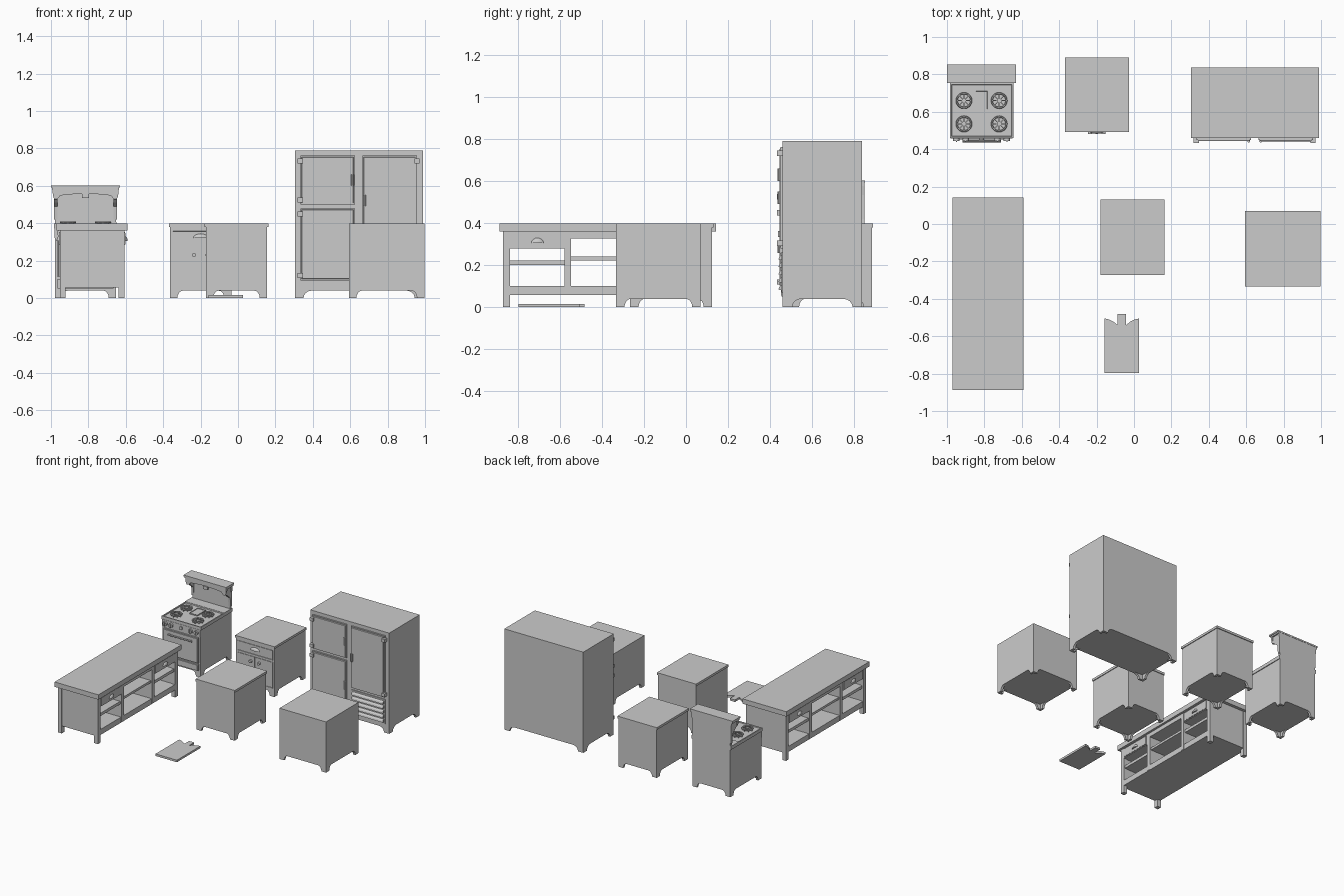
import bpy, bmesh, math
from mathutils import Vector

if "Cube" in bpy.data.objects:
    bpy.data.objects.remove(bpy.data.objects["Cube"])


def finish(name, bm, smooth=False):
    bmesh.ops.recalc_face_normals(bm, faces=bm.faces)
    me = bpy.data.meshes.new(name)
    bm.to_mesh(me)
    bm.free()
    ob = bpy.data.objects.new(name, me)
    bpy.context.collection.objects.link(ob)
    if smooth:
        bpy.ops.object.select_all(action='DESELECT')
        bpy.context.view_layer.objects.active = ob
        ob.select_set(True)
        bpy.ops.object.shade_smooth_by_angle()
    return ob


def add_prism(bm, pts, axis, a, b):
    # Extrude a 2D outline along an axis: x -> (y,z), y -> (x,z), z -> (x,y)
    place = {'x': lambda p, t: (t, p[0], p[1]), 'y': lambda p, t: (p[0], t, p[1]),
             'z': lambda p, t: (p[0], p[1], t)}[axis]
    lo = [bm.verts.new(place(p, a)) for p in pts]
    hi = [bm.verts.new(place(p, b)) for p in pts]
    bm.faces.new(lo)
    bm.faces.new(hi[::-1])
    n = len(pts)
    for i in range(n):
        bm.faces.new((lo[i], lo[(i + 1) % n], hi[(i + 1) % n], hi[i]))


def add_box(bm, x0, x1, y0, y1, z0, z1):
    add_prism(bm, [(x0, y0), (x1, y0), (x1, y1), (x0, y1)], 'z', z0, z1)


def prism(name, *args):
    bm = bmesh.new()
    add_prism(bm, *args)
    return finish(name, bm)


def box(name, *dims):
    bm = bmesh.new()
    add_box(bm, *dims)
    return finish(name, bm)


def panel(name, dims, normal, width, depth):
    # Slab with one face inset and raised (or sunk when depth is negative)
    bm = bmesh.new()
    add_box(bm, *dims)
    bmesh.ops.recalc_face_normals(bm, faces=bm.faces)
    f = [f for f in bm.faces if f.normal.dot(Vector(normal)) > 0.9]
    bmesh.ops.inset_region(bm, faces=f, thickness=width, depth=0)
    bmesh.ops.inset_region(bm, faces=f, thickness=abs(depth) * 0.5, depth=depth)
    return finish(name, bm)


def disc(x, y, r, n=16):
    return [(x + r * math.cos(2 * math.pi * i / n), y + r * math.sin(2 * math.pi * i / n)) for i in range(n)]


def cup(name, loc, size):
    # Half-dome pull, open edge downwards
    bm = bmesh.new()
    bmesh.ops.create_uvsphere(bm, u_segments=16, v_segments=8, radius=1)
    bmesh.ops.bisect_plane(bm, geom=bm.verts[:] + bm.edges[:] + bm.faces[:], plane_co=(0, 0, 0),
                           plane_no=(0, 0, -1), clear_outer=True)
    bmesh.ops.holes_fill(bm, edges=[e for e in bm.edges if e.is_boundary], sides=0)
    for v in bm.verts:
        v.co = Vector(loc) + Vector([v.co[i] * size[i] for i in range(3)])
    return finish(name, bm, True)


def bracket_feet(name, x0, x1, y0, y1, w=0.04, r=0.03, h=0.04, t=0.018):
    prof = [(0, 0), (w, 0)] + [(w + r - r * math.cos(a), h * math.sin(a))
                               for a in (math.pi / 8 * k for k in range(1, 5))] + [(0, h)]
    bm = bmesh.new()
    for x, sx in ((x0, 1), (x1, -1)):
        for y, sy in ((y0, 1), (y1, -1)):
            add_prism(bm, [(x + sx * u, v) for u, v in prof], 'y', y, y + sy * t)
            add_prism(bm, [(y + sy * u, v) for u, v in prof], 'x', x, x + sx * t)
    finish(name, bm)


def cabinet(name, x0, x1, y0, y1, top, slab=0.018, over=0.006):
    o = over
    box(name + "_body", x0 + o, x1 - o, y0 + o, y1 - o, 0.04, top - slab)
    box(name + "_top", x0, x1, y0, y1, top - slab, top)
    bracket_feet(name + "_feet", x0 + o, x1 - o, y0 + o, y1 - o)


# Plain counters
cabinet("middle_counter", -0.178, 0.162, -0.272, 0.13, 0.398)
cabinet("corner_counter", 0.593, 0.997, -0.333, 0.07, 0.398, over=0)

# Drawer cabinet
cabinet("drawer_cabinet", -0.37, -0.028, 0.492, 0.89, 0.398)
FRONT = (0, -1, 0)
panel("cabinet_drawer", (-0.352, -0.046, 0.494, 0.505, 0.285, 0.362), FRONT, 0.006, -0.003)
cup("cabinet_drawer_pull", (-0.199, 0.496, 0.322), (0.04, 0.014, 0.022))
for x0, x1, k in ((-0.352, -0.203, -0.235), (-0.195, -0.046, -0.163)):
    panel("cabinet_door", (x0, x1, 0.494, 0.505, 0.065, 0.27), FRONT, 0.006, -0.003)
    prism("door_knob", disc(k, 0.23, 0.011), 'y', 0.482, 0.5)

# Fridge
box("fridge_body", 0.305, 0.99, 0.46, 0.838, 0.04, 0.79)
bracket_feet("fridge_feet", 0.305, 0.99, 0.46, 0.838, w=0.045, r=0.045)
doors = [(0.333, 0.625, 0.50, 0.762, 0), (0.333, 0.625, 0.095, 0.48, 0), (0.665, 0.957, 0.28, 0.762, 1)]
for x0, x1, z0, z1, right in doors:
    panel("fridge_door", (x0, x1, 0.45, 0.465, z0, z1), FRONT, 0.010, 0.006)
    hx = x1 if right else x0
    for z in (z0 + 0.025, z1 - 0.03):
        box("fridge_hinge", hx - 0.014, hx + 0.014, 0.432, 0.462, z - 0.013, z + 0.013)
    lx = x0 + 0.012 if right else x1 - 0.012
    zl = (z0 + z1) / 2
    prism("fridge_latch", disc(lx, 0.444, 0.008, 10), 'z', zl - 0.03, zl + 0.03)
box("grille_frame", 0.665, 0.957, 0.454, 0.462, 0.07, 0.262)
for i in range(5):
    z = 0.08 + i * 0.036
    prism("grille_slat", [(0.456, z), (0.44, z + 0.004), (0.444, z + 0.016), (0.456, z + 0.028)], 'x', 0.675, 0.947)

# Kitchen island, open on both long sides and mirrored about yc
IX0, IX1, yc = -0.953, -0.607, -0.374
box("island_top", -0.97, -0.59, -0.888, 0.142, 0.36, 0.398)
box("island_base", IX0 + 0.003, IX1 - 0.003, -0.865, 0.117, 0.057, 0.10)
box("island_middle_rail", IX0, IX1, yc - 0.175, yc + 0.175, 0.328, 0.36)
box("island_middle_shelf", IX0 + 0.01, IX1 - 0.01, yc - 0.175, yc + 0.175, 0.223, 0.241)


def island(name, a, b, x0, x1, z0, z1):
    for s in (-1, 1):
        p, q = sorted((yc + s * a, yc + s * b))
        box(name, x0, x1, p, q, z0, z1)


island("island_divider", 0.174, 0.204, IX0, IX1, 0.06, 0.36)
island("island_side_shelf", 0.2, 0.47, IX0 + 0.01, IX1 - 0.01, 0.2, 0.222)
island("island_drawer_box", 0.2, 0.47, IX0 + 0.002, IX1 - 0.002, 0.28, 0.36)
island("island_end_panel", 0.466, 0.492, IX0 + 0.005, IX1 - 0.005, 0.057, 0.36)
for x in (IX0, IX1 - 0.032):
    island("island_leg", 0.463, 0.496, x, x + 0.032, 0, 0.36)
for x, sx in ((IX0, -1), (IX1, 1)):
    for s in (-1, 1):
        y = yc + s * 0.333
        panel("island_drawer", (x - 0.004, x + 0.004, y - 0.122, y + 0.122, 0.284, 0.352), (sx, 0, 0), 0.004, 0.001)
        cup("island_drawer_pull", (x + sx * 0.003, y, 0.306), (0.014, 0.03, 0.024))

# Cutting board
cx = -0.065
half = [(0.093, -0.797), (0.093, -0.505), (0.07, -0.51), (0.047, -0.521), (0.022, -0.54), (0.022, -0.482)]
prism("cutting_board", [(cx + u, v) for u, v in half] + [(cx - u, v) for u, v in half[::-1]], 'z', 0, 0.016)

# Stove body and cooktop
sc = -0.815
box("stove_body", sc - 0.164, sc + 0.164, 0.465, 0.85, 0.04, 0.378)
bracket_feet("stove_feet", sc - 0.164, sc + 0.164, 0.465, 0.85)
panel("stove_cooktop", (sc - 0.17, sc + 0.17, 0.46, 0.755, 0.372, 0.398), (0, 0, 1), 0.012, -0.006)
box("stove_rear_ledge", sc - 0.17, sc + 0.17, 0.75, 0.85, 0.372, 0.40)
panel("cooktop_griddle", (sc - 0.035, sc + 0.035, 0.61, 0.715, 0.39, 0.4), (0, 0, 1), 0.006, -0.003)
for bx in (sc - 0.094, sc + 0.094):
    for by in (0.535, 0.66):
        bpy.ops.mesh.primitive_torus_add(location=(bx, by, 0.405), major_radius=0.039, minor_radius=0.005,
                                         major_segments=20, minor_segments=6)
        bpy.context.object.name = "burner_ring"
        bm = bmesh.new()
        add_prism(bm, disc(bx, by, 0.013, 12), 'z', 0.39, 0.405)
        for k in range(8):
            a = k * math.pi / 4
            c, s = math.cos(a), math.sin(a)
            add_prism(bm, [(bx + u * c - v * s, by + u * s + v * c) for u, v in
                           ((0.014, -0.0025), (0.04, -0.0025), (0.04, 0.0025), (0.014, 0.0025))],
                      'z', 0.39, 0.41)
        finish("burner_grate", bm)

# Stove front: controls, oven door, bottom drawer
box("control_panel", sc - 0.165, sc + 0.165, 0.458, 0.47, 0.32, 0.375)
for dx in (-0.135, -0.085, 0.085, 0.135):
    prism("stove_knob", disc(sc + dx, 0.348, 0.017), 'y', 0.445, 0.46)
    box("knob_grip", sc + dx - 0.003, sc + dx + 0.003, 0.438, 0.446, 0.334, 0.362)
prism("stove_dial", disc(sc, 0.348, 0.014), 'y', 0.45, 0.46)
panel("oven_door", (sc - 0.15, sc + 0.15, 0.455, 0.468, 0.112, 0.31), FRONT, 0.008, 0.003)
panel("warming_drawer", (sc - 0.15, sc + 0.15, 0.455, 0.468, 0.052, 0.102), FRONT, 0.006, 0.003)
prism("oven_handle", disc(0.442, 0.275, 0.006, 10), 'x', sc - 0.103, sc + 0.103)
for dx in (-0.095, 0.095):
    box("oven_handle_mount", sc + dx - 0.006, sc + dx + 0.006, 0.442, 0.458, 0.27, 0.28)

# Stove back splash and hood
side = [(0.165, 0.395), (0.163, 0.42), (0.155, 0.445), (0.153, 0.49), (0.157, 0.515), (0.17, 0.535), (0.175, 0.585)]
prism("back_splash", [(sc + u, v) for u, v in side] + [(sc - u, v) for u, v in side[::-1]], 'y', 0.832, 0.85)
arch = [(0.178, 0.585), (0.174, 0.545), (0.167, 0.528), (0.15, 0.53), (0.135, 0.548), (0.1, 0.553), (0.04, 0.557)]
prism("hood_front", [(sc + u, v) for u, v in arch] + [(sc - u, v) for u, v in arch[::-1]], 'y', 0.765, 0.78)
brace = [(0.765, 0.585), (0.765, 0.53), (0.785, 0.525), (0.80, 0.51), (0.825, 0.49), (0.832, 0.42), (0.85, 0.42),
         (0.85, 0.585)]
for s in (-1, 1):
    prism("hood_side", brace, 'x', sc + s * 0.15, sc + s * 0.169)
box("hood_moulding", sc - 0.18, sc + 0.18, 0.76, 0.85, 0.578, 0.59)
box("hood_shelf", sc - 0.185, sc + 0.185, 0.753, 0.852, 0.59, 0.602)
box("hood_ornament", sc - 0.019, sc + 0.019, 0.757, 0.78, 0.535, 0.56)
